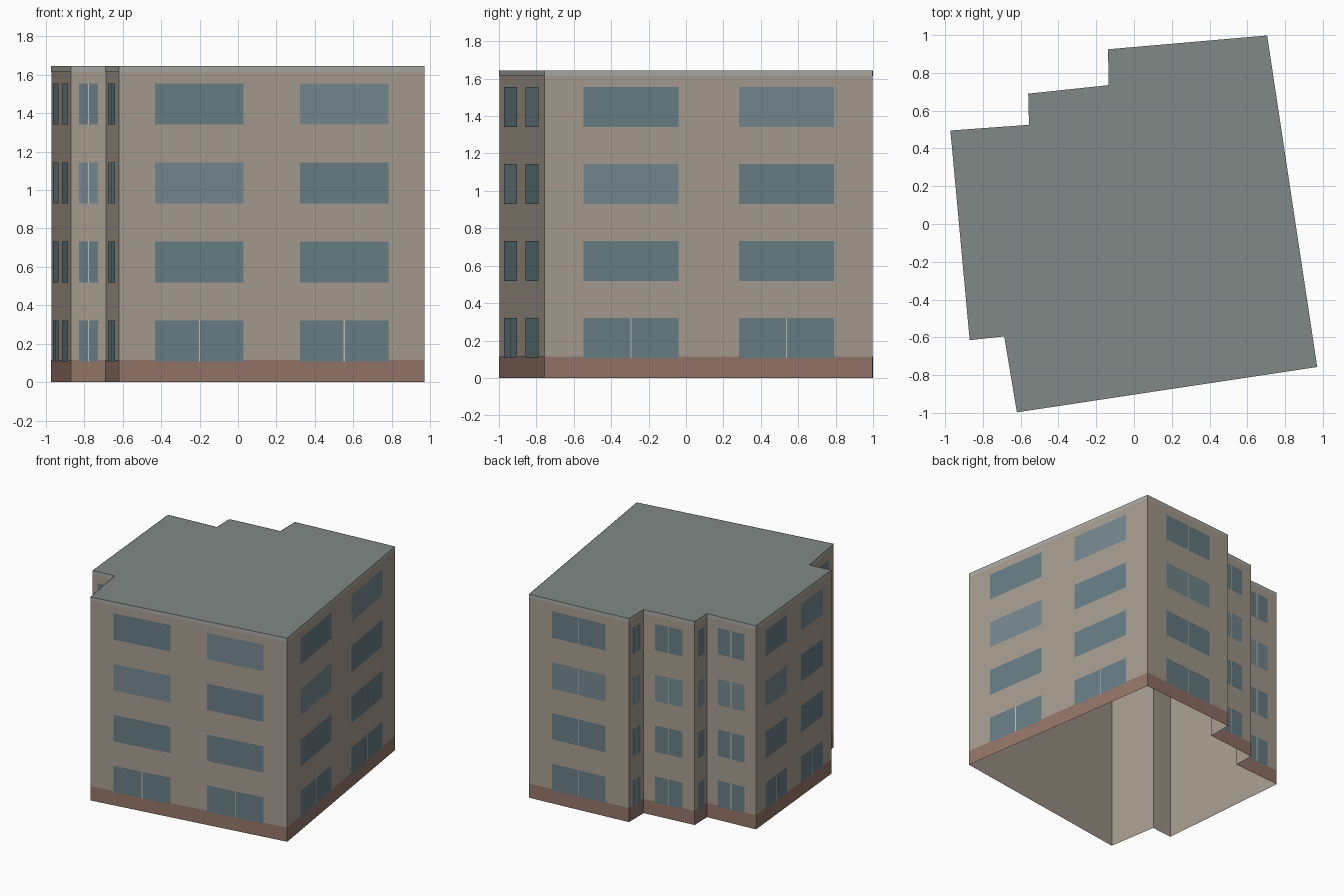
import bpy
from mathutils import Vector

if "Cube" in bpy.data.objects:
    bpy.data.objects.remove(bpy.data.objects["Cube"])

HEIGHT, FLOORS = 1.645, 4
STOREY = HEIGHT / FLOORS

# Footprint, counter-clockwise from the front corner, with window bays per wall
FOOTPRINT = [(-0.62, -0.997), (0.97, -0.757), (0.705, 0.998), (-0.137, 0.925),
             (-0.135, 0.735), (-0.56, 0.69), (-0.556, 0.525), (-0.972, 0.495),
             (-0.87, -0.615), (-0.687, -0.595)]
BAYS = [2, 2, 1, 1, 1, 1, 1, 2, 1, 1]
BAY_SPANS = {1: [(0.23, 0.77)], 2: [(0.118, 0.408), (0.592, 0.882)]}
LIGHT_PANES = {(0, 2), (1, 3)}          # (bay, floor) with paler glass


def material(name, rgb):
    m = bpy.data.materials.new(name)
    m.diffuse_color = (*rgb, 1)
    m.use_nodes = True
    m.node_tree.nodes["Principled BSDF"].inputs["Base Color"].default_value = m.diffuse_color
    return m


def build(name, faces, mat):
    """One mesh object from a list of polygons given as point lists."""
    verts, polys = [], []
    for f in faces:
        polys.append(range(len(verts), len(verts) + len(f)))
        verts += f
    mesh = bpy.data.meshes.new(name)
    mesh.from_pydata(verts, [], [list(p) for p in polys])
    mesh.materials.append(mat)
    obj = bpy.data.objects.new(name, mesh)
    bpy.context.collection.objects.link(obj)
    return obj


def panel(i, t0, t1, z0, z1, offset=0.0):
    """Upright rectangle on wall i between fractions t0 and t1."""
    a = Vector((*FOOTPRINT[i], 0))
    d = Vector((*FOOTPRINT[(i + 1) % len(FOOTPRINT)], 0)) - a
    out = Vector((d.y, -d.x, 0)).normalized() * offset
    p, q = a + d * t0 + out, a + d * t1 + out
    up = Vector((0, 0, 1))
    return [p + up * z0, q + up * z0, q + up * z1, p + up * z1]


def wall_length(i):
    return (Vector(FOOTPRINT[(i + 1) % len(FOOTPRINT)]) - Vector(FOOTPRINT[i])).length


def ring(z0, z1, offset=0.0):
    return [panel(i, 0, 1, z0, z1, offset) for i in range(len(FOOTPRINT))]


# Open-bottomed shell, roof, brick plinth and cornice band
build("walls", ring(0, HEIGHT), material("render", (0.39, 0.34, 0.28)))
build("roof", [[Vector((x, y, HEIGHT)) for x, y in FOOTPRINT]],
      material("roofing", (0.22, 0.25, 0.24)))
build("plinth", ring(0, 0.115, 0.002), material("brick", (0.30, 0.18, 0.14)))
build("cornice", ring(1.615, HEIGHT, 0.002), material("stone", (0.40, 0.40, 0.37)))

# Windows on every wall and floor, with central mullions
dark, light, mullions = [], [], []
for i, bays in enumerate(BAYS):
    for b, (t0, t1) in enumerate(BAY_SPANS[bays]):
        for f in range(FLOORS):
            z0, z1 = (f + 0.26) * STOREY, (f + 0.78) * STOREY
            panes = light if (b, f) in LIGHT_PANES else dark
            panes.append(panel(i, t0, t1, z0, z1, 0.004))
            if bays == 1 or f == 0:
                mid, half = (t0 + t1) / 2, 0.003 / wall_length(i)
                mullions.append(panel(i, mid - half, mid + half, z0, z1, 0.006))

build("window_panes", dark, material("glass", (0.14, 0.21, 0.24)))
build("window_panes_pale", light, material("pale_glass", (0.18, 0.25, 0.28)))
build("mullions", mullions, material("frame", (0.55, 0.55, 0.50)))
